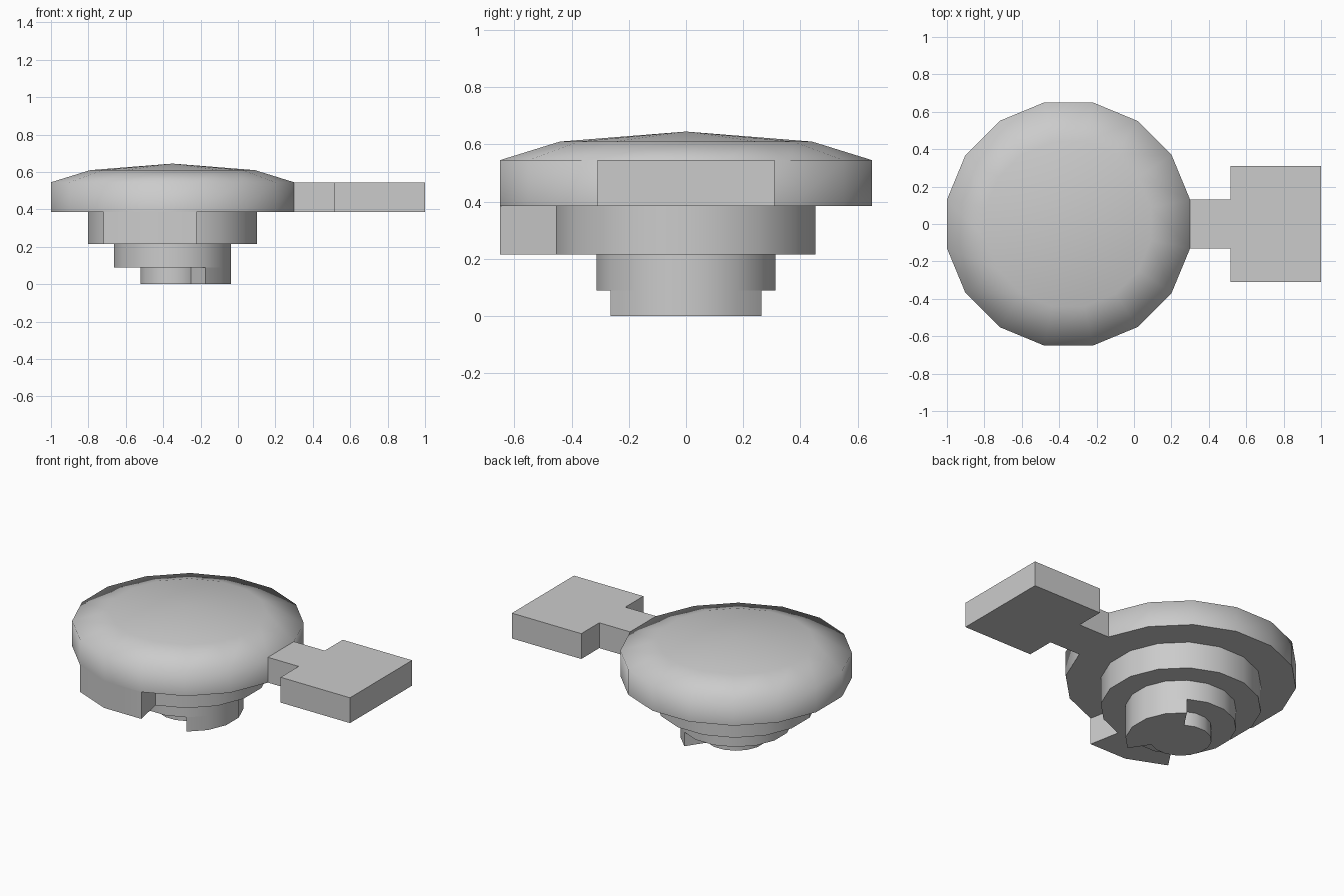
import bpy, bmesh
from math import cos, sin, pi, radians

if "Cube" in bpy.data.objects:
    bpy.data.objects.remove(bpy.data.objects["Cube"])

CX, SIDES = -0.35, 16          # shared axis of the stacked discs


def ring_point(r, k, z):
    a = 2 * pi * (k + 0.5) / SIDES
    return (CX + r * cos(a), r * sin(a), z)


def finish(name, bm, smooth=None):
    bmesh.ops.recalc_face_normals(bm, faces=bm.faces)
    mesh = bpy.data.meshes.new(name)
    bm.to_mesh(mesh)
    bm.free()
    ob = bpy.data.objects.new(name, mesh)
    bpy.context.collection.objects.link(ob)
    if smooth:
        bpy.ops.object.select_all(action='DESELECT')
        ob.select_set(True)
        bpy.context.view_layer.objects.active = ob
        bpy.ops.object.shade_smooth_by_angle(angle=radians(smooth))
    return ob


def lathe(name, profile, apex=None, smooth=30):
    """Stack of 16-sided rings (r, z), closed flat or with a centre apex."""
    bm = bmesh.new()
    rings = [[bm.verts.new(ring_point(r, k, z)) for k in range(SIDES)]
             for r, z in profile]
    for lo, hi in zip(rings, rings[1:]):
        for k in range(SIDES):
            n = (k + 1) % SIDES
            bm.faces.new((lo[k], lo[n], hi[n], hi[k]))
    bm.faces.new(rings[0])
    if apex is None:
        bm.faces.new(rings[-1])
    else:
        tip = bm.verts.new((CX, 0, apex))
        for k in range(SIDES):
            bm.faces.new((rings[-1][k], rings[-1][(k + 1) % SIDES], tip))
    return finish(name, bm, smooth)


def extrude(name, outline, z0, z1, smooth=None):
    """Vertical prism from a flat outline."""
    bm = bmesh.new()
    face = bm.faces.new([bm.verts.new((p[0], p[1], z0)) for p in outline])
    out = bmesh.ops.extrude_face_region(bm, geom=[face], use_keep_orig=True)
    for v in out['geom']:
        if isinstance(v, bmesh.types.BMVert):
            v.co.z = z1
    return finish(name, bm, smooth)


def sector(r_in, r_out, k0, k1):
    """Outline of a ring segment between two corners of the polygon."""
    ks = list(range(k0, k1 + 1))
    return ([ring_point(r_out, k, 0) for k in ks]
            + [ring_point(r_in, k, 0) for k in reversed(ks)])


# Domed cap disc
lathe("cap_disc", [(0.663, 0.385), (0.663, 0.545), (0.449, 0.61)],
      apex=0.645, smooth=80)

# Neck and rectangular handle plate in one outline
half = [(0.28, 0.13), (0.515, 0.13), (0.515, 0.31), (1.0, 0.31)]
extrude("handle", half + [(x, -y) for x, y in reversed(half)], 0.385, 0.545)

# Stepped lower tiers
lathe("upper_tier", [(0.461, 0.215), (0.461, 0.385)])
lathe("lower_tier", [(0.318, 0.09), (0.318, 0.215)])
lathe("bottom_core", [(0.176, 0.0), (0.176, 0.09)])

# Front stop tab beside the upper tier, and the stop segment around the core
extrude("stop_tab", sector(0.461, 0.663, 10, 12), 0.215, 0.385, 30)
extrude("stop_segment", sector(0.176, 0.318, -3, 2), 0.0, 0.09, 30)
